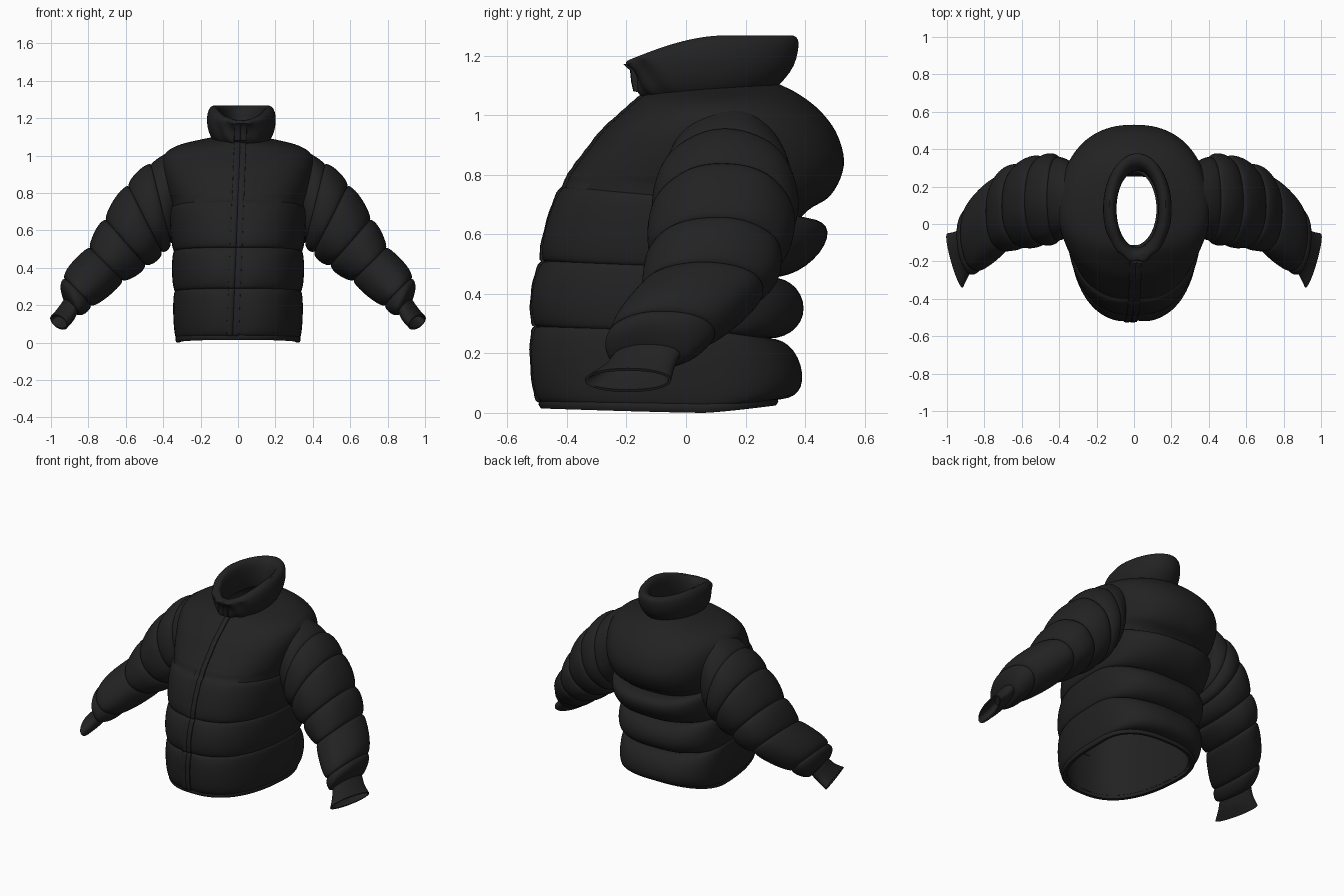
import bpy
import bmesh
from math import sin, cos, pi, exp
from mathutils import Vector

cube = bpy.data.objects.get("Cube")
if cube:
    bpy.data.objects.remove(cube, do_unlink=True)

fabric = bpy.data.materials.new("black fabric")
fabric.use_nodes = True
BLACK = (0.016, 0.016, 0.016, 1)
fabric.diffuse_color = BLACK
shader = fabric.node_tree.nodes["Principled BSDF"]
shader.inputs["Base Color"].default_value = BLACK
shader.inputs["Roughness"].default_value = 0.8


def loft(name, rings, cyclic=False, caps=False, subdivide=0, angle=60):
    """Skin a list of closed rings into one smooth object."""
    bm = bmesh.new()
    rows = [[bm.verts.new(p) for p in ring] for ring in rings]
    pairs = list(zip(rows, rows[1:]))
    if cyclic:
        pairs.append((rows[-1], rows[0]))
    n = len(rows[0])
    for lo, hi in pairs:
        for i in range(n):
            j = (i + 1) % n
            bm.faces.new((lo[i], lo[j], hi[j], hi[i]))
    if caps:
        bm.faces.new(rows[0])
        bm.faces.new(rows[-1])
    bmesh.ops.recalc_face_normals(bm, faces=bm.faces)
    mesh = bpy.data.meshes.new(name)
    bm.to_mesh(mesh)
    bm.free()
    mesh.materials.append(fabric)
    obj = bpy.data.objects.new(name, mesh)
    bpy.context.collection.objects.link(obj)
    if subdivide:
        mod = obj.modifiers.new("soften", "SUBSURF")
        mod.levels = mod.render_levels = subdivide
    bpy.ops.object.select_all(action="DESELECT")
    obj.select_set(True)
    bpy.context.view_layer.objects.active = obj
    bpy.ops.object.shade_smooth_by_angle(angle=angle * pi / 180)
    return obj


def spline(stations, i, t):
    """Catmull-Rom blend of station tuples between i and i + 1."""
    last = len(stations) - 1
    p = [stations[min(max(k, 0), last)] for k in range(i - 1, i + 3)]
    return [0.5 * (2 * b + (c - a) * t + (2 * a - 5 * b + 4 * c - d) * t * t
                   + (3 * b - a - 3 * c + d) * t ** 3) for a, b, c, d in zip(*p)]


def power(v, e):
    return (1 if v >= 0 else -1) * abs(v) ** e


def puff_steps(count):
    """Steps bunched at the seams, each with a half-round bulge."""
    return [((1 - cos(pi * k / count)) / 2, sin(pi * k / count)) for k in range(count)]


# Torso stations: height at front, side, back; front y, back y, half width
TORSO = [
    (.035, .02, .045, -.485, .30, .325),
    (.29, .275, .25, -.50, .28, .335),
    (.51, .49, .455, -.475, .285, .34),
    (.76, .72, .655, -.405, .385, .355),
    (.82, .79, .73, -.375, .485, .375),
    (.88, .87, .83, -.33, .53, .395),
    (.95, .95, .93, -.275, .51, .405),
    (1.01, 1.015, 1.01, -.21, .455, .385),
    (1.05, 1.06, 1.07, -.165, .38, .305),
    (1.075, 1.095, 1.11, -.135, .30, .14),
]
BACK_PUFF = [.10, .12, .135]
ANGLES = [2 * pi * k / 96 for k in range(96)]


def torso_ring(i, t, bulge=0, grow=0, lift=0):
    zf, zs, zb, yf, yb, w = spline(TORSO, i, t)
    if i < 3:
        yb += BACK_PUFF[i] * bulge
        yf -= .03 * bulge
        w += .016 * bulge
    yf, yb, w = yf - grow, yb + grow, w + grow
    # the outline turns from a soft box at the hem to an oval at the neck
    yc = .06 + .02 * min(1, (i + t) / 6)
    e = .8 + .2 * max(0, (i + t - 3) / 6)
    ring = []
    for a in ANGLES:
        c, s = cos(a), sin(a)
        x = w * power(s, e)
        y = yc - (yc - yf if c > 0 else yb - yc) * power(c, e)
        z = zs + ((zf if c > 0 else zb) - zs) * abs(c) + lift
        # soft puckers along the quilting and a dip at the zip
        if i < 3:
            y -= .004 * bulge * (1 - bulge) * sin(11 * a + i) * c
            y += .012 * bulge * exp(-(x / .05) ** 2) * (c > 0)
        ring.append(Vector((x, y, z)))
    return ring


outer, lining = [], []
for i in range(len(TORSO) - 1):
    steps = puff_steps(14) if i < 3 else [(k / 5, 0) for k in range(5)]
    for t, b in steps:
        outer.append(torso_ring(i, t, b))
    for k in range(3):
        lining.append(torso_ring(i, k / 3, 0, -.022))
outer.append(torso_ring(len(TORSO) - 2, 1))
lining.append(torso_ring(len(TORSO) - 2, 1, 0, -.02))
loft("quilted_body", lining[::-1] + outer, cyclic=True)

# Elastic hem band
hem = [(-.005, .02), (.008, .012), (.01, -.008), (.002, -.02), (-.016, -.018), (-.024, .012)]
loft("hem_band", [torso_ring(0, 0, 0, g, l) for g, l in hem], cyclic=True)

# Stand-up collar: side growth, front and back growth, height fraction
COLLAR = [
    (.015, -.01, -.12), (.036, .02, .06), (.052, .052, .32), (.056, .064, .65),
    (.046, .068, .9), (.022, .048, 1.02), (-.008, .005, .96), (-.018, -.02, .7),
    (-.02, -.03, .3), (-.012, -.03, -.15),
]


def collar_ring(dx, dy, h):
    ring = []
    for a in ANGLES:
        c = cos(a)
        front = max(c, 0)
        crumple = .007 * sin(13 * a + 5 * h) * front ** 2 * (dx > 0)
        # the outer face tucks in at the throat below the lip
        tuck = .045 * front * sin(pi * min(max(h, 0), 1)) * (dx > 0)
        x = .018 + (.13 + dx + crumple) * sin(a)
        y = .08 - (.233 + dy + crumple - tuck) * c
        base = 1.075 + .08 * (y + .14)
        top = 1.175 + .095 * sin(min(1, max(0, (y + .22) / .36)) * pi / 2)
        ring.append(Vector((x, y, base + (top - base) * h)))
    return ring


loft("collar", [collar_ring(*r) for r in COLLAR], cyclic=True, subdivide=1)

# Zip placket running up the front and over the collar
path = [ring[0] for ring in outer] + [collar_ring(*r)[0] for r in COLLAR[1:5]]
strip = []
for k, p in enumerate(path):
    x = -.03 + .045 * p.z / 1.15
    ripple = .0012 * sin(k * 1.9)
    section = [(-.034, .025), (-.032, -.008), (-.02, -.011), (-.004, -.01), (0, -.004),
               (.004, -.01), (.02, -.011), (.032, -.008), (.034, .025)]
    strip.append([Vector((x + u, p.y + d + ripple, p.z)) for u, d in section])
loft("zip_placket", strip, caps=True)

# Sleeve seams: top x and z, underside x and z, centre y, half depth, skew
SLEEVE = [
    (.355, 1.02, .325, .58, .14, .19, 0),
    (.465, .95, .36, .535, .135, .22, 0),
    (.585, .835, .41, .49, .125, .225, 0),
    (.705, .655, .50, .42, .10, .21, 0),
    (.79, .505, .62, .335, .06, .195, 0),
    (.925, .34, .79, .20, -.075, .168, .01),
    (.92, .225, .865, .155, -.13, .115, .02),
]
PUFF = [.35, .8, 1, 1, .9, .8]
CUFF = [
    (.925, .23, .865, .16, -.13, .11, .025),
    (.955, .185, .89, .115, -.16, .12, .03),
    (.98, .15, .935, .07, -.195, .145, .04),
]


def sleeve_ring(side, station, bulge=0, grow=0, phase=0):
    ux, uz, lx, lz, yc, ry, skew = station
    mid = Vector(((ux + lx) / 2, yc, (uz + lz) / 2))
    up = Vector(((ux - lx) / 2, 0, (uz - lz) / 2))
    across = Vector((skew, ry, 0))
    up += up.normalized() * (.026 * bulge + grow)
    across += across.normalized() * (.026 * bulge + grow)
    ring = []
    for k in range(56):
        a = 2 * pi * k / 56
        f = 1 + .02 * sin(7 * a + 2 * phase) * bulge * (1.2 - bulge)
        p = mid + (up * power(cos(a), .95) + across * power(sin(a), .95)) * f
        ring.append(Vector((side * p.x, p.y, p.z)))
    return ring


for side, label in ((1, "left"), (-1, "right")):
    rings = []
    for i, size in enumerate(PUFF):
        for t, b in puff_steps(12):
            rings.append(sleeve_ring(side, spline(SLEEVE, i, t), b * size, 0, i))
    rings.append(sleeve_ring(side, SLEEVE[-1]))
    loft(label + "_sleeve", rings, caps=True)
    # Cuff folds back inside itself to leave a hollow opening
    cuff = [sleeve_ring(side, spline(CUFF, i, k / 4)) for i in range(2) for k in range(4)]
    cuff.append(sleeve_ring(side, CUFF[2]))
    cuff += [sleeve_ring(side, CUFF[k], 0, -.01) for k in (2, 1, 0)]
    loft(label + "_cuff", cuff, caps=True)
